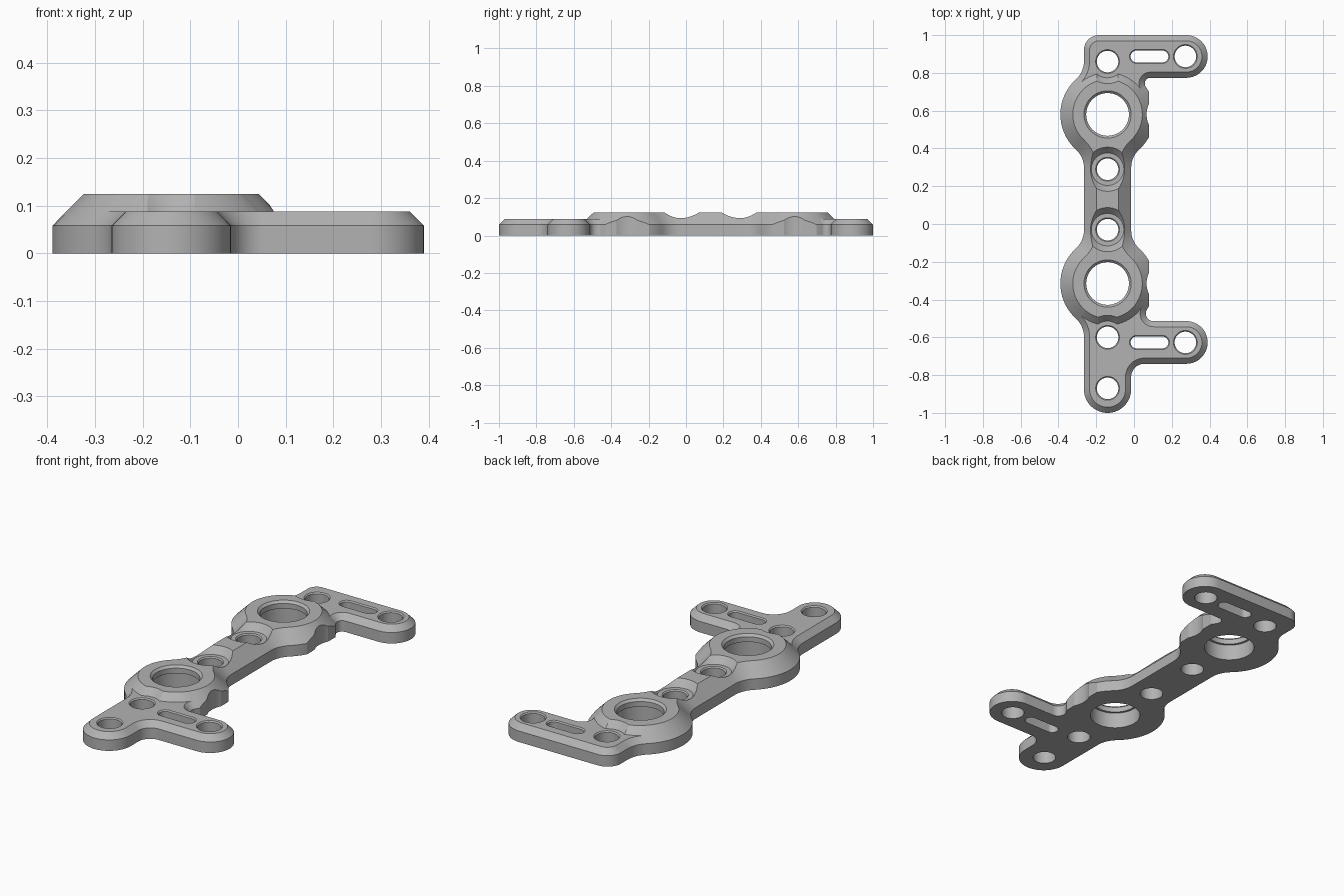
import bpy, bmesh, math

if "Cube" in bpy.data.objects:
    bpy.data.objects.remove(bpy.data.objects["Cube"], do_unlink=True)

SPINE, HALF = -0.14, 0.125            # spine centre line and half width
BOSSES, BOSS_R = (0.58, -0.315), 0.25
LOW, MID, TOP = 0.058, 0.088, 0.124   # chamfer start, plate top, raised top
ARM_X, ARM_R, ARMS = 0.277, 0.113, (0.887, -0.627)
FILLET = 0.13


def make_object(name, bm):
    bmesh.ops.recalc_face_normals(bm, faces=bm.faces[:])
    mesh = bpy.data.meshes.new(name)
    bm.to_mesh(mesh)
    bm.free()
    ob = bpy.data.objects.new(name, mesh)
    bpy.context.collection.objects.link(ob)
    return ob


def loft(bm, rings):
    """Skin equal-length rings of points and cap both ends."""
    loops = [[bm.verts.new(p) for p in ring] for ring in rings]
    for a, b in zip(loops, loops[1:]):
        for i in range(len(a)):
            j = (i + 1) % len(a)
            bm.faces.new((a[i], a[j], b[j], b[i]))
    bm.faces.new(loops[0][::-1])
    bm.faces.new(loops[-1])


def arc(cx, cy, r, a0, a1, z, inset):
    """Arc in degrees; a clockwise arc is concave and grows when inset."""
    r += inset if a1 < a0 else -inset
    n = max(4, int(abs(a1 - a0) / 6))
    angles = [math.radians(a0 + (a1 - a0) * i / n) for i in range(n + 1)]
    return [(cx + r * math.cos(a), cy + r * math.sin(a), z) for a in angles]


def slot(bm, x, y, half, profile):
    """Round (half = 0) or long hole cutter from (z, radius) pairs."""
    rings = []
    for z, r in profile:
        ring = [(x + half * (1 if math.cos(a) > 0 else -1) + r * math.cos(a),
                 y + r * math.sin(a), z)
                for a in (2 * math.pi * (i + 0.5) / 64 for i in range(64))]
        rings.append(ring)
    loft(bm, rings)


def box(bm, x0, x1, y0, y1, z0, z1):
    loft(bm, [[(x0, y0, z), (x1, y0, z), (x1, y1, z), (x0, y1, z)]
              for z in (z0, z1)])


def cut(ob, cutter):
    """Subtract a cutter from an object and discard the cutter."""
    mod = ob.modifiers.new("cut", "BOOLEAN")
    mod.operation, mod.solver, mod.object = "DIFFERENCE", "EXACT", cutter
    bpy.context.view_layer.objects.active = ob
    bpy.ops.object.modifier_apply(modifier=mod.name)
    bpy.data.objects.remove(cutter, do_unlink=True)


# Outline: spine, two round bosses and two arms, blended by fillets
dx = HALF + FILLET
dy = math.sqrt((BOSS_R + FILLET) ** 2 - dx ** 2)
blend = math.degrees(math.atan2(dy, dx))
right, left = SPINE + dx, SPINE - dx
upper, lower = BOSSES


def arm_fillet(boss, edge, r):
    """Centre and angle of the fillet between a boss and an arm edge."""
    side = 1 if edge > boss else -1
    cy = edge - side * r
    cx = math.sqrt((BOSS_R + r) ** 2 - (cy - boss) ** 2)
    return SPINE + cx, cy, r, math.degrees(math.atan2(abs(cy - boss), cx))


ux, uy, ur, ua = arm_fillet(upper, ARMS[0] - ARM_R, 0.03)
lx, ly, lr, la = arm_fillet(lower, ARMS[1] + ARM_R, 0.04)
outline = [
    (SPINE, -0.875, HALF, 180, 360),
    (0.055, ARMS[1] - ARM_R - 0.07, 0.07, 180, 90),
    (ARM_X, ARMS[1], ARM_R, -90, 90),
    (lx, ly, lr, -90, -180 - la),
    (SPINE, lower, BOSS_R, -la, blend),
    (right, lower + dy, FILLET, 180 + blend, 180),
    (right, upper - dy, FILLET, 180, 180 - blend),
    (SPINE, upper, BOSS_R, -blend, ua),
    (ux, uy, ur, 180 + ua, 90),
    (ARM_X, ARMS[0], ARM_R, -90, 90),
    (SPINE - HALF + 0.08, 0.92, 0.08, 90, 180),
    (left, upper + dy, FILLET, 0, -blend),
    (SPINE, upper, BOSS_R, 180 - blend, 180 + blend),
    (left, upper - dy, FILLET, blend, 0),
    (left, lower + dy, FILLET, 0, -blend),
    (SPINE, lower, BOSS_R, 180 - blend, 180 + blend),
    (left, lower - dy, FILLET, blend, 0),
]


def outline_ring(z, inset):
    points = []
    for piece in outline:
        for p in arc(*piece, z, inset):
            if not points or math.dist(p, points[-1]) > 1e-4:
                points.append(p)
    return points


bm = bmesh.new()
loft(bm, [outline_ring(0, 0), outline_ring(LOW, 0), outline_ring(TOP, TOP - LOW)])
plate = make_object("mounting_plate", bm)

# Lower both ends to the plate top, leaving the conical bosses standing
for y, end in ((upper, 1.1), (lower, -1.1)):
    bm = bmesh.new()
    box(bm, -0.6, 0.6, min(y, end), max(y, end), MID, 0.2)
    step = make_object("end_step_cutter", bm)
    bm = bmesh.new()
    slot(bm, SPINE, y, 0, [(z, BOSS_R + LOW - z + 0.001) for z in (0.07, 0.22)])
    cut(step, make_object("boss_cone", bm))
    cut(plate, step)

# Flat and shallow scallop on the right-hand side of each boss
bm = bmesh.new()
for y in BOSSES:
    box(bm, 0.08, 0.2, y - 0.135, y + 0.125, -0.1, 0.2)
cut(plate, make_object("boss_flat_cutter", bm))
bm = bmesh.new()
for y in BOSSES:
    slot(bm, 0.194, y, 0, [(-0.1, 0.1275), (0.2, 0.1275)])
cut(plate, make_object("scallop_cutter", bm))

# Flared screw-head recesses along the spine
screws = (0.86, 0.29, -0.03, -0.6)
bm = bmesh.new()
for y in screws:
    slot(bm, SPINE, y, 0, [(MID, 0.086), (TOP, 0.117), (0.2, 0.117)])
cut(plate, make_object("recess_cutter", bm))

# Screw holes, arm slots and stepped boss bores
rim = [(-0.1, 0), (MID - 0.006, 0), (MID, 0.006), (0.2, 0.006)]
bm = bmesh.new()
for x, y in [(SPINE, y) for y in screws + (-0.87,)] + [(0.272, y) for y in ARMS]:
    slot(bm, x, y, 0, [(z, 0.057 + r) for z, r in rim])
for y in ARMS:
    slot(bm, 0.082, y, 0.069, [(z, 0.031 + r) for z, r in rim])
for y in BOSSES:
    slot(bm, SPINE, y, 0, [(-0.1, 0.125), (0.085, 0.125), (0.085, 0.113),
                           (0.112, 0.113), (TOP, 0.125), (0.2, 0.125)])
cut(plate, make_object("hole_cutter", bm))

# Single grey finish
mat = bpy.data.materials.new("plain_grey")
mat.use_nodes = True
grey = (0.45, 0.45, 0.45, 1)
mat.diffuse_color = grey
mat.node_tree.nodes["Principled BSDF"].inputs["Base Color"].default_value = grey
plate.data.materials.clear()
plate.data.materials.append(mat)

bpy.ops.object.select_all(action="DESELECT")
plate.select_set(True)
bpy.context.view_layer.objects.active = plate
bpy.ops.object.shade_smooth_by_angle(angle=math.radians(25))
